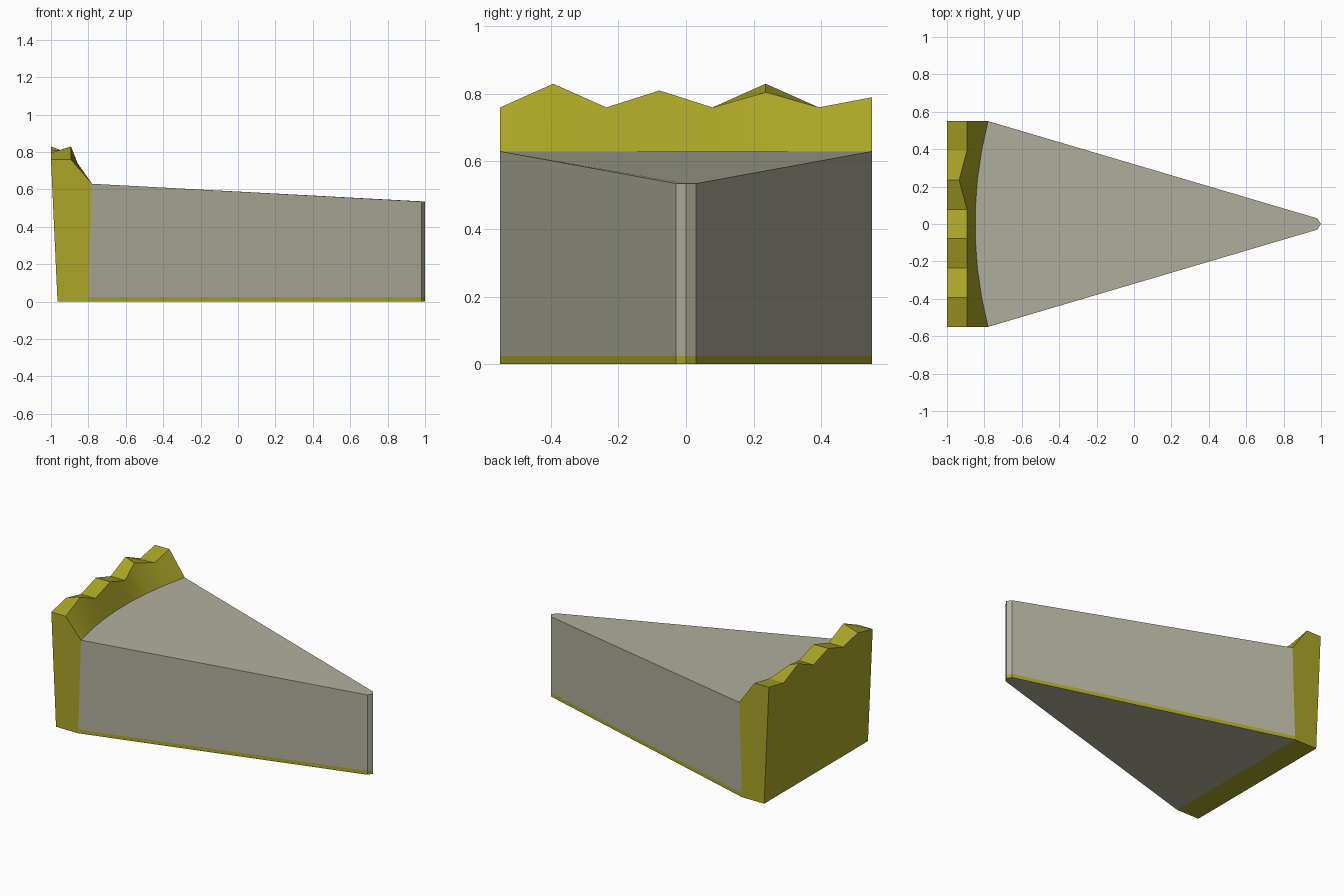
import bpy, bmesh, math

if "Cube" in bpy.data.objects:
    bpy.data.objects.remove(bpy.data.objects["Cube"])


def material(name, rgb):
    m = bpy.data.materials.new(name)
    m.diffuse_color = (*rgb, 1)
    m.use_nodes = True
    m.node_tree.nodes["Principled BSDF"].inputs["Base Color"].default_value = m.diffuse_color
    return m


cream = material("cream", (0.44, 0.43, 0.34))
pastry = material("pastry", (0.40, 0.38, 0.02))


def add_part(name, points, faces, mats, smooth=False):
    """faces: list of (vertex indices, material index)"""
    bm = bmesh.new()
    vs = [bm.verts.new(p) for p in points]
    for idx, mi in faces:
        bm.faces.new([vs[i] for i in idx]).material_index = mi
    bmesh.ops.recalc_face_normals(bm, faces=bm.faces)
    me = bpy.data.meshes.new(name)
    bm.to_mesh(me)
    bm.free()
    for m in mats:
        me.materials.append(m)
    ob = bpy.data.objects.new(name, me)
    bpy.context.collection.objects.link(ob)
    if smooth:
        bpy.context.view_layer.objects.active = ob
        ob.select_set(True)
        bpy.ops.object.shade_smooth_by_angle(angle=math.radians(30))
        ob.select_set(False)
    return ob


W, N = 0.55, 8
ys = [-W + 2 * W * i / (N - 1) for i in range(N)]


def arc_x(y):
    return -0.85 + 0.07 * (y / W) ** 2


# Crust: wavy rim swept across the back, open where it meets the filling
front_z = [0.76, 0.83, 0.76, 0.81, 0.76, 0.805, 0.76, 0.79]
back_z = [0.76, 0.795, 0.76, 0.81, 0.76, 0.83, 0.76, 0.79]
pts, faces, S = [], [], 5
for i, y in enumerate(ys):
    rim_x = -0.935 if i == 5 else -0.893
    pts += [(-0.80, y, 0), (-0.965, y, 0), (-1, y, back_z[i]),
            (rim_x, y, front_z[i]), (arc_x(y), y, 0.63)]
for i in range(N - 1):
    for k in range(S - 1):
        a = i * S + k
        faces.append(((a, a + 1, a + S + 1, a + S), 0))
faces += [(tuple(range(S)), 0), (tuple(range((N - 1) * S, N * S)), 0)]
add_part("crust", pts, faces, [pastry], True)

# Filling: wedge walls and sloping top with a curved back edge
tip = [(0.98, 0.03), (1, 0), (0.98, -0.03)]
low = [(-0.80, W)] + tip + [(-0.80, -W)]
high = [(-0.78, W, 0.63)] + [(x, y, 0.535) for x, y in tip] + [(-0.78, -W, 0.63)]
arc = [(arc_x(y), y, 0.63) for y in ys[1:-1]]
walls = [((i, i + 1, i + 6, i + 5), 0) for i in range(4)]
top = [(tuple(range(5, 10 + len(arc))), 0)]
add_part("filling", [(x, y, 0.025) for x, y in low] + high + arc, walls + top, [cream])

# Base: thin pastry edge with a plain underside
base = [(x, y, 0) for x, y in low] + [(x, y, 0.025) for x, y in low]
add_part("base", base, walls + [((0, 1, 2, 3, 4), 1)], [pastry, cream])
